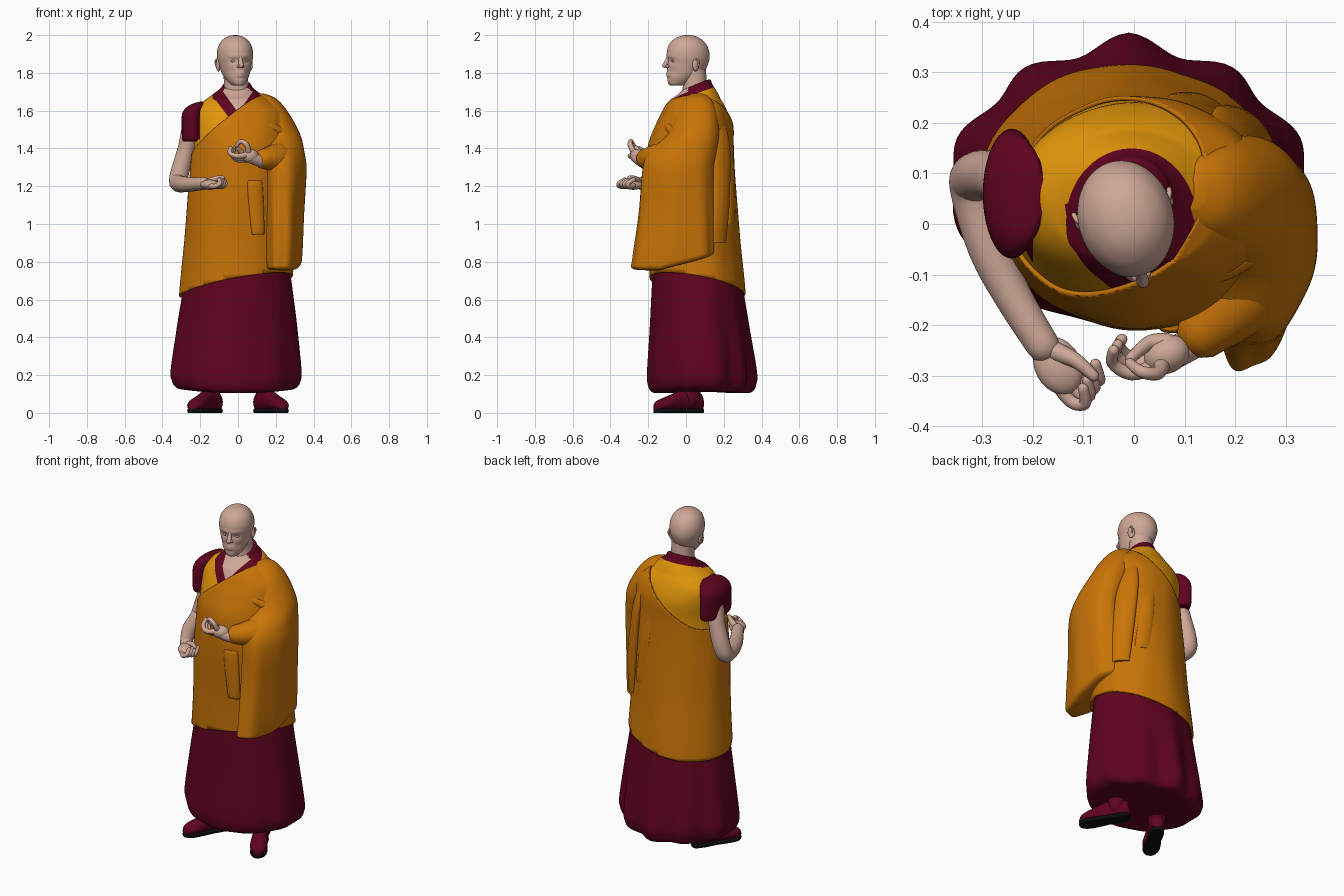
import bpy, bmesh
from math import sin, cos, pi, radians, exp
from mathutils import Vector, Matrix

if "Cube" in bpy.data.objects:
    bpy.data.objects.remove(bpy.data.objects["Cube"])


def material(name, rgb):
    m = bpy.data.materials.new(name)
    m.use_nodes = True
    m.diffuse_color = (*rgb, 1)
    m.node_tree.nodes["Principled BSDF"].inputs["Base Color"].default_value = (*rgb, 1)
    return m


SKIN = material("skin", (0.62, 0.39, 0.31))
ORANGE = material("orange cloth", (0.58, 0.175, 0.002))
YELLOW = material("yellow cloth", (0.77, 0.31, 0.003))
MAROON = material("maroon cloth", (0.115, 0.001, 0.013))
BLACK = material("black sole", (0.004, 0.004, 0.004))


def finish(name, bm, mats, matrix=None):
    if matrix:
        bmesh.ops.transform(bm, matrix=matrix, verts=bm.verts)
    bmesh.ops.recalc_face_normals(bm, faces=bm.faces)
    for f in bm.faces:
        f.smooth = True
    me = bpy.data.meshes.new(name)
    bm.to_mesh(me)
    bm.free()
    me.set_sharp_from_angle(angle=radians(55))
    for m in mats:
        me.materials.append(m)
    ob = bpy.data.objects.new(name, me)
    bpy.context.collection.objects.link(ob)
    return ob


def spline(rows, steps):
    """Smooth curve through rows of numbers."""
    out = []
    for i in range(len(rows) - 1):
        quad = [rows[max(i - 1, 0)], rows[i], rows[i + 1], rows[min(i + 2, len(rows) - 1)]]
        for k in range(steps):
            t = k / steps
            out.append([0.5 * (2 * b + (c - a) * t + (2 * a - 5 * b + 4 * c - d) * t * t
                               + (3 * b - a - 3 * c + d) * t ** 3) for a, b, c, d in zip(*quad)])
    return out + [list(rows[-1])]


def skin_rings(rings):
    bm = bmesh.new()
    vs = [[bm.verts.new(p) for p in r] for r in rings]
    n = len(vs[0])
    for a, b in zip(vs, vs[1:]):
        for j in range(n):
            bm.faces.new((a[j], a[(j + 1) % n], b[(j + 1) % n], b[j]))
    bm.faces.new(vs[0])
    bm.faces.new(vs[-1])
    return bm


def loft(rows, n=72, steps=6, off=0, fold=None, rot=0):
    """Stacked ovals; each row is z, centre x, centre y, radius x, radius y."""
    rings = []
    for z, cx, cy, rx, ry in spline(rows, steps):
        ring = []
        for j in range(n):
            a = 2 * pi * j / n
            k = 1 + (fold(a, z) if fold else 0)
            x, y = max(rx + off, .002) * k * cos(a), max(ry + off, .002) * k * sin(a)
            ring.append((cx + x * cos(rot) - y * sin(rot), cy + x * sin(rot) + y * cos(rot), z))
        rings.append(ring)
    return skin_rings(rings)


def tube(name, pts, mat, n=16, matrix=None):
    """Round-ended limb; each point is x, y, z, radius."""
    path = [(Vector(p[:3]), p[3]) for p in spline(pts, 5)]
    d0 = (path[1][0] - path[0][0]).normalized()
    d1 = (path[-1][0] - path[-2][0]).normalized()
    caps = [radians(a) for a in (25, 50, 70, 85)]
    (p0, r0), (p1, r1) = path[0], path[-1]
    path = ([(p0 - d0 * r0 * sin(a), r0 * cos(a)) for a in reversed(caps)] + path
            + [(p1 + d1 * r1 * sin(a), r1 * cos(a)) for a in caps])
    q, last, rings = d0.to_track_quat('Z', 'Y'), d0, []
    for i, (p, r) in enumerate(path):
        t = (path[min(i + 1, len(path) - 1)][0] - path[max(i - 1, 0)][0]).normalized()
        q = last.rotation_difference(t) @ q
        last = t
        rings.append([p + q @ Vector((r * cos(2 * pi * j / n), r * sin(2 * pi * j / n), 0)) for j in range(n)])
    return finish(name, skin_rings(rings), [mat], matrix)


def ball(name, centre, radii, mat, matrix=Matrix(), turn=0):
    bm = bmesh.new()
    bmesh.ops.create_uvsphere(bm, u_segments=24, v_segments=14, radius=1)
    m = Matrix.Translation(centre) @ Matrix.Rotation(turn, 4, 'Z') @ Matrix.Diagonal((*radii, 1))
    return finish(name, bm, [mat], matrix @ m)


def cut(bm, co, no, clear=False):
    bmesh.ops.bisect_plane(bm, geom=bm.verts[:] + bm.edges[:] + bm.faces[:], plane_co=co,
                           plane_no=no, clear_outer=clear)


# Skirt with pleats that deepen toward the hem and the back
def pleats(a, z):
    back = max(0, sin(a))
    low = min(1, max(0, (.72 - z) / .5))
    return low * (.05 * (.3 + .7 * back) * cos(10 * (a - pi / 2)) - .06 * back * abs(sin(2 * a)))


skirt = [(.8, 0, .055, .27, .225), (.7, 0, .058, .283, .237), (.45, -.005, .07, .322, .26),
         (.22, -.01, .08, .35, .282), (.15, -.01, .08, .346, .278), (.112, -.01, .08, .322, .258),
         (.104, -.01, .08, .27, .21), (.11, -.01, .08, .1, .08)]
bm = loft(skirt, n=120, fold=pleats)
for v in bm.verts:      # the hem lifts at both sides
    v.co.z += .035 * (v.co.x / .34) ** 2 * max(0, 1 - v.co.z / .4)
finish("skirt", bm, [MAROON])

# Vest body: yellow cloth, maroon collar, maroon shoulder and bare throat
body = [(.5, -.005, .06, .295, .245), (.65, -.005, .06, .288, .24), (.9, 0, .045, .272, .228),
        (1.15, .005, .03, .26, .225), (1.3, .01, .026, .25, .22), (1.42, .01, .028, .243, .213),
        (1.52, .005, .045, .245, .194), (1.59, 0, .052, .236, .168), (1.64, -.005, .052, .19, .145),
        (1.685, -.005, .05, .13, .115), (1.715, -.005, .05, .088, .09), (1.735, -.005, .053, .074, .077),
        (1.74, -.005, .053, .06, .06)]


def tilt_neckline(bm):
    for v in bm.verts:
        v.co.z += (v.co.y - .055) * 5 * max(0, v.co.z - 1.66)


bm = loft(body[2:], steps=8)
tilt_neckline(bm)
for s in (1, -1):
    cut(bm, (0, 0, 1.59), (-1.4 * s, 0, 1))
    cut(bm, (0, 0, 1.5), (-1.33 * s, 0, 1))
cut(bm, (0, 0, 1.672), (0, -.35, 1))
cut(bm, (-.2, 0, 0), (1, 0, 0))
for f in bm.faces:
    x, y, z = f.calc_center_median()
    if y < .01 and z > 1.59 + 1.4 * abs(x):
        f.material_index = 2
    elif (y < .04 and z > 1.5 + 1.33 * abs(x)) or z > 1.672 + .35 * y or (x < -.2 and z > 1.45):
        f.material_index = 1
finish("vest", bm, [YELLOW, MAROON, SKIN])


# Outer robe, wrapped under the right arm and over the left shoulder
def drape(a, z):
    return .014 * (.5 + .5 * sin(5 * a + 7 * z)) + .008 * (.5 + .5 * sin(11 * a - 4 * z))


bm = loft(body[:-2], n=96, steps=8, off=.011, fold=drape)
tilt_neckline(bm)
cut(bm, (0, 0, 1.578), (-.84, .25, 1), True)
cut(bm, (0, 0, .685), (.18, -.17, -1), True)
robe = finish("robe", bm, [ORANGE])
thick = robe.modifiers.new("thickness", 'SOLIDIFY')
thick.thickness, thick.offset = .009, -1


# Left sleeve hanging over the bent arm
def sleeve_folds(a, z):
    return .03 * min(1, max(0, (1.5 - z) / .5)) * sin(7 * a + 2 * z)


sleeve = [(1.69, .12, .06, .02, .03), (1.665, .14, .06, .06, .07), (1.6, .175, .055, .085, .105),
          (1.48, .215, .04, .112, .135), (1.38, .238, -.02, .113, .18), (1.28, .25, -.045, .112, .19),
          (1.05, .248, -.055, .1, .2), (.82, .247, -.07, .09, .215), (.765, .245, -.075, .08, .21),
          (.755, .245, -.075, .045, .14)]
bm = loft(sleeve, n=80, fold=sleeve_folds, rot=radians(-8))
for v in bm.verts:      # the lower edge rises toward the back
    if v.co.z < 1.1:
        v.co.z += max(0, v.co.y + .14) * .27 * (1.1 - v.co.z) / .35
finish("left_sleeve", bm, [ORANGE])
tube("left_cuff", [(.27, -.02, 1.35, .085), (.21, -.14, 1.35, .078), (.14, -.21, 1.345, .055)], ORANGE, 24)

# Flat hanging folds: rows as in loft, then the turn in degrees
for name, rows, deg in (
        ("front_fold", [(1.23, .09, -.19, .03, .012), (1.2, .09, -.195, .042, .018),
                        (.97, .105, -.19, .036, .02), (.945, .105, -.185, .028, .012)], 15),
        ("left_back_fold", [(1.56, .17, .175, .03, .01), (1.4, .2, .185, .06, .025),
                            (1.1, .23, .18, .06, .03), (.9, .24, .17, .05, .02)], -50),
        ("middle_back_fold", [(1.56, .07, .215, .02, .008), (1.3, .1, .235, .04, .016),
                              (1.02, .135, .235, .045, .02), (1, .135, .23, .035, .012)], -22)):
    finish(name, loft(rows, n=32, rot=radians(deg)), [ORANGE])
tube("shoulder_fold", [(.1, -.115, 1.54, .014), (.18, -.085, 1.51, .026), (.26, -.03, 1.46, .03)], ORANGE)

# Right cap sleeve and bare arm
cap = [(1.648, -.19, .06, .012, .05), (1.63, -.215, .06, .04, .095), (1.59, -.238, .06, .056, .122),
       (1.52, -.242, .06, .056, .128), (1.445, -.24, .06, .055, .122), (1.44, -.24, .06, .035, .08)]
finish("right_cap_sleeve", loft(cap, n=40), [MAROON])
tube("right_arm", [(-.25, .075, 1.52, .046), (-.273, .093, 1.4, .046), (-.306, .096, 1.28, .049),
                   (-.318, .07, 1.22, .046), (-.285, -.05, 1.21, .042), (-.235, -.15, 1.21, .037),
                   (-.18, -.24, 1.215, .033)], SKIN, 24)

# Right hand, palm up with curled fingers
ball("right_palm", (-.15, -.28, 1.208), (.046, .06, .027), SKIN, turn=radians(28))
for i in range(4):
    k = i * .016
    tube("right_finger", [(-.155 + k, -.31 + k * .6, 1.203, .015), (-.125 + k, -.35 + k, 1.2, .013),
                          (-.097 + k * .6, -.355 + k, 1.215, .012), (-.1 + k * .5, -.325 + k, 1.235, .011)], SKIN, 12)
tube("right_thumb", [(-.16, -.25, 1.22, .02), (-.115, -.27, 1.24, .015), (-.08, -.3, 1.245, .011)], SKIN, 12)

# Left hand, thumb and forefinger meeting in a ring
tube("left_wrist", [(.16, -.2, 1.335, .036), (.115, -.235, 1.335, .032), (.075, -.256, 1.35, .032)], SKIN)
ball("left_palm", (.065, -.258, 1.36), (.047, .037, .037), SKIN, turn=radians(25))
tube("left_forefinger", [(.055, -.28, 1.385, .016), (.045, -.295, 1.42, .014),
                         (.015, -.292, 1.437, .012), (-.008, -.275, 1.415, .01)], SKIN, 12)
tube("left_thumb", [(.065, -.235, 1.365, .02), (.03, -.235, 1.37, .015), (-.006, -.265, 1.405, .011)], SKIN, 12)
for i in range(3):
    k = i * .016
    tube("left_finger", [(.045, -.28 + k, 1.365 - k * .7, .016), (-.005, -.295 + k, 1.36 - k * .6, .014),
                         (-.042 + k * .4, -.275 + k, 1.375 - k * .3, .012),
                         (-.04 + k * .5, -.25 + k * .7, 1.403 - k * .4, .011)], SKIN, 12)

# Head, turned a little to its left
turn = Matrix.Translation((-.013, 0, 0)) @ Matrix.Rotation(radians(15), 4, 'Z')
outline = [(1.732, -.075, -.02, .018), (1.74, -.094, .01, .037), (1.775, -.102, .065, .062),
           (1.81, -.102, .1, .076), (1.85, -.101, .12, .087), (1.885, -.103, .127, .094),
           (1.925, -.1, .121, .092), (1.96, -.084, .102, .078), (1.985, -.054, .072, .053),
           (1.997, -.022, .042, .025), (2.0, .008, .012, .002)]
bm = loft([(z, 0, (f + b) / 2, w, (b - f) / 2) for z, f, b, w in outline], n=96, steps=7)


def bump(x, z, x0, z0, w, h):
    return exp(-((abs(x) - x0) / w) ** 2 - ((z - z0) / h) ** 2)


for v in bm.verts:      # eye sockets, brow, cheeks and lips
    x, y, z = v.co
    if y < -.02:
        v.co.y += .009 * bump(x, z, .034, 1.864, .018, .014) - .003 * bump(x, z, .03, 1.89, .03, .01)
        v.co.y += .005 * bump(x, z, .045, 1.805, .016, .02) - .005 * bump(x, z, 0, 1.798, .022, .007)
        v.co.y += -.004 * bump(x, z, 0, 1.785, .018, .006) + .003 * bump(x, z, 0, 1.772, .03, .007)
finish("head", bm, [SKIN], turn)
tube("nose", [(0, -.094, 1.89, .008), (0, -.104, 1.862, .011), (0, -.117, 1.84, .013)], SKIN, 16, turn)
for s in (1, -1):
    ball("nostril", (s * .011, -.103, 1.835), (.009, .012, .008), SKIN, turn)
    ball("eyelid", (s * .035, -.083, 1.862), (.014, .007, .006), SKIN, turn)
    ball("ear", (s * .086, .03, 1.842), (.012, .02, .034), SKIN, turn, s * radians(25))
    tube("ear_rim", [(s * .087, .018, 1.862, .004), (s * .095, .035, 1.871, .005),
                     (s * .097, .045, 1.85, .005), (s * .088, .025, 1.814, .005)], SKIN, 10, turn)
finish("neck", loft([(1.6, -.01, .04, .09, .08), (1.68, -.008, .045, .073, .068), (1.74, -.01, .047, .065, .064),
                     (1.82, -.012, .04, .066, .065)], n=40), [SKIN])

# Splayed shoes with dark soles
shoe = [(.14, .012, .05), (.128, .032, .09), (.075, .042, .115), (.01, .04, .11), (-.05, .046, .085),
        (-.1, .047, .066), (-.135, .034, .052), (-.152, .012, .034)]
angles = [2 * pi * j / 24 for j in range(24)]
for s, side in ((1, "left"), (-1, "right")):
    place = Matrix.Translation((s * .172, -.035, 0)) @ Matrix.Rotation(s * radians(30), 4, 'Z')
    rows = spline(shoe, 5)
    upper = [[(w * cos(a), y, .012 + h * (.5 + .5 * sin(a))) for a in angles] for y, w, h in rows]
    sole = [[(w * cos(a), y, .011 + .011 * max(-1, min(1, 2 * sin(a)))) for a in angles] for y, w, h in rows]
    finish(side + "_shoe", skin_rings(upper), [MAROON], place)
    finish(side + "_sole", skin_rings(sole), [BLACK], place)
    tube(side + "_ankle", [(s * .145, .025, .075, .048), (s * .142, .03, .2, .056)], MAROON, 20)
